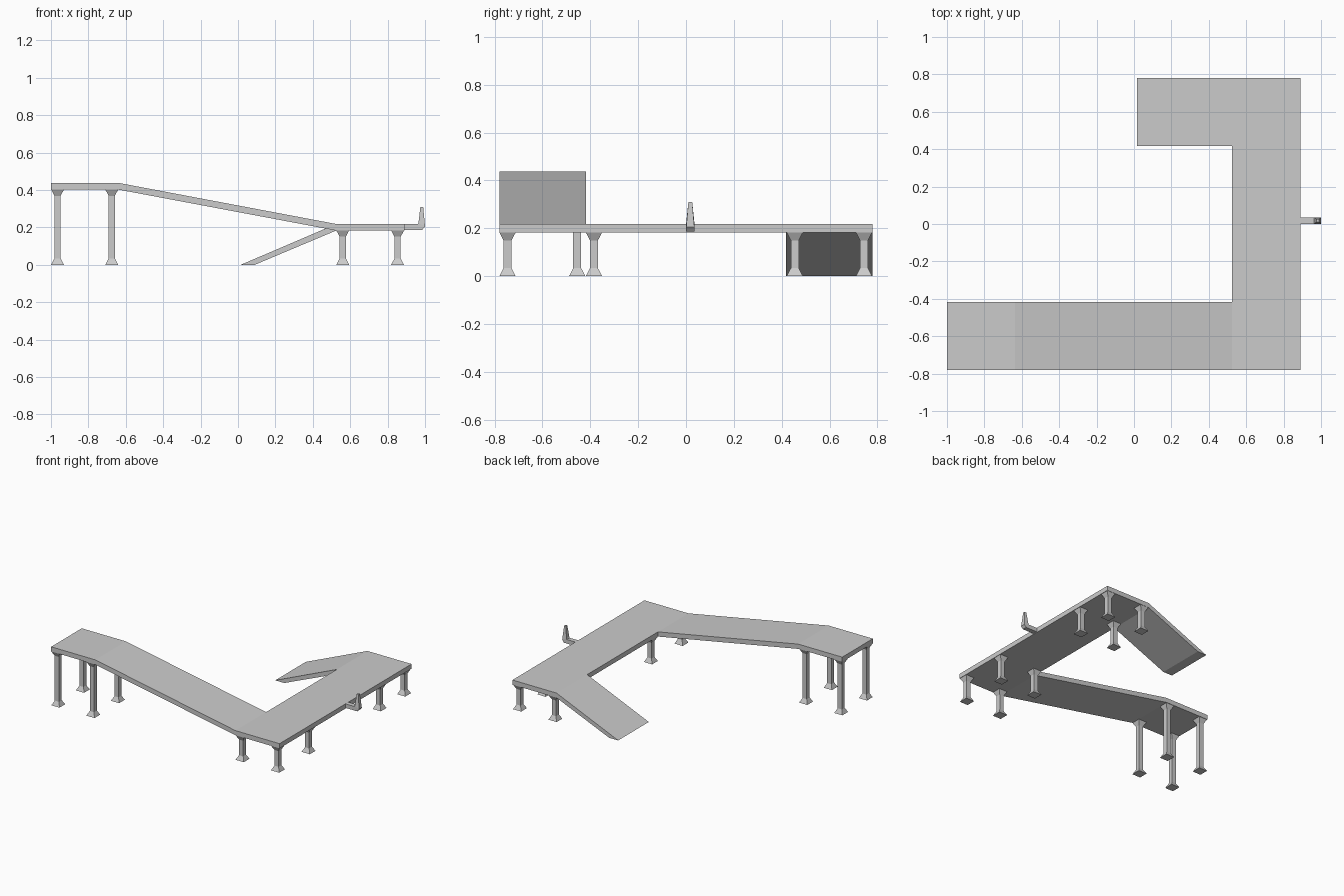
import bpy, bmesh

if "Cube" in bpy.data.objects:
    bpy.data.objects.remove(bpy.data.objects["Cube"])


def make_object(name, bm):
    bmesh.ops.recalc_face_normals(bm, faces=bm.faces)
    mesh = bpy.data.meshes.new(name)
    bm.to_mesh(mesh)
    bm.free()
    ob = bpy.data.objects.new(name, mesh)
    bpy.context.collection.objects.link(ob)
    return ob


def extrude_profile(name, profile, y0, y1):
    """Extrude an x-z outline along y."""
    bm = bmesh.new()
    face = bm.faces.new([bm.verts.new((x, y0, z)) for x, z in profile])
    new = bmesh.ops.extrude_face_region(bm, geom=[face])["geom"]
    verts = [g for g in new if isinstance(g, bmesh.types.BMVert)]
    bmesh.ops.translate(bm, verts=verts, vec=(0, y1 - y0, 0))
    return make_object(name, bm)


def loft(name, rings):
    """Skin a chain of four-sided rings and close both ends."""
    bm = bmesh.new()
    loops = [[bm.verts.new(p) for p in ring] for ring in rings]
    for a, b in zip(loops, loops[1:]):
        for i in range(4):
            j = (i + 1) % 4
            bm.faces.new((a[i], a[j], b[j], b[i]))
    bm.faces.new(loops[0])
    bm.faces.new(loops[-1])
    return make_object(name, bm)


def leg(name, x, y, top):
    """Square column with flared foot and flared cap."""
    rings = []
    for z, h in ((0, .034), (.033, .017), (top - .033, .017), (top, .034)):
        rings.append([(x + sx * h, y + sy * h, z)
                      for sx, sy in ((-1, -1), (1, -1), (1, 1), (-1, 1))])
    return loft(name, rings)


HIGH, LOW, T = .437, .218, .035

# Upper platform with the long ramp down
extrude_profile("upper_walkway", [
    (-1, HIGH), (-.635, HIGH), (.525, LOW),
    (.525, LOW - T), (-.64, HIGH - T), (-1, HIGH - T)], -.78, -.418)

# Lower platform running front to back
extrude_profile("lower_platform", [
    (.525, LOW), (.89, LOW), (.89, LOW - T), (.525, LOW - T)], -.78, .78)

# Short ramp to the ground
extrude_profile("ground_ramp", [
    (.525, LOW), (.015, 0), (.09, 0), (.525, LOW - T)], .418, .78)

# Legs
for x in (-.965, -.675):
    for y in (-.746, -.455):
        leg("upper_leg", x, y, HIGH - T)
for x in (.56, .853):
    for y in (-.746, -.385, .455, .744):
        leg("lower_leg", x, y, LOW - T)

# Side bracket: arm, bent corner and tapered upright
YC = .018
sections = [((.89, .187), (.89, .217), .017),
            ((.985, .187), (.962, .217), .017),
            ((1.0, .205), (.965, .224), .017),
            ((.99, .31), (.975, .31), .008)]
loft("side_bracket", [
    [(a[0], YC - h, a[1]), (a[0], YC + h, a[1]),
     (b[0], YC + h, b[1]), (b[0], YC - h, b[1])] for a, b, h in sections])
